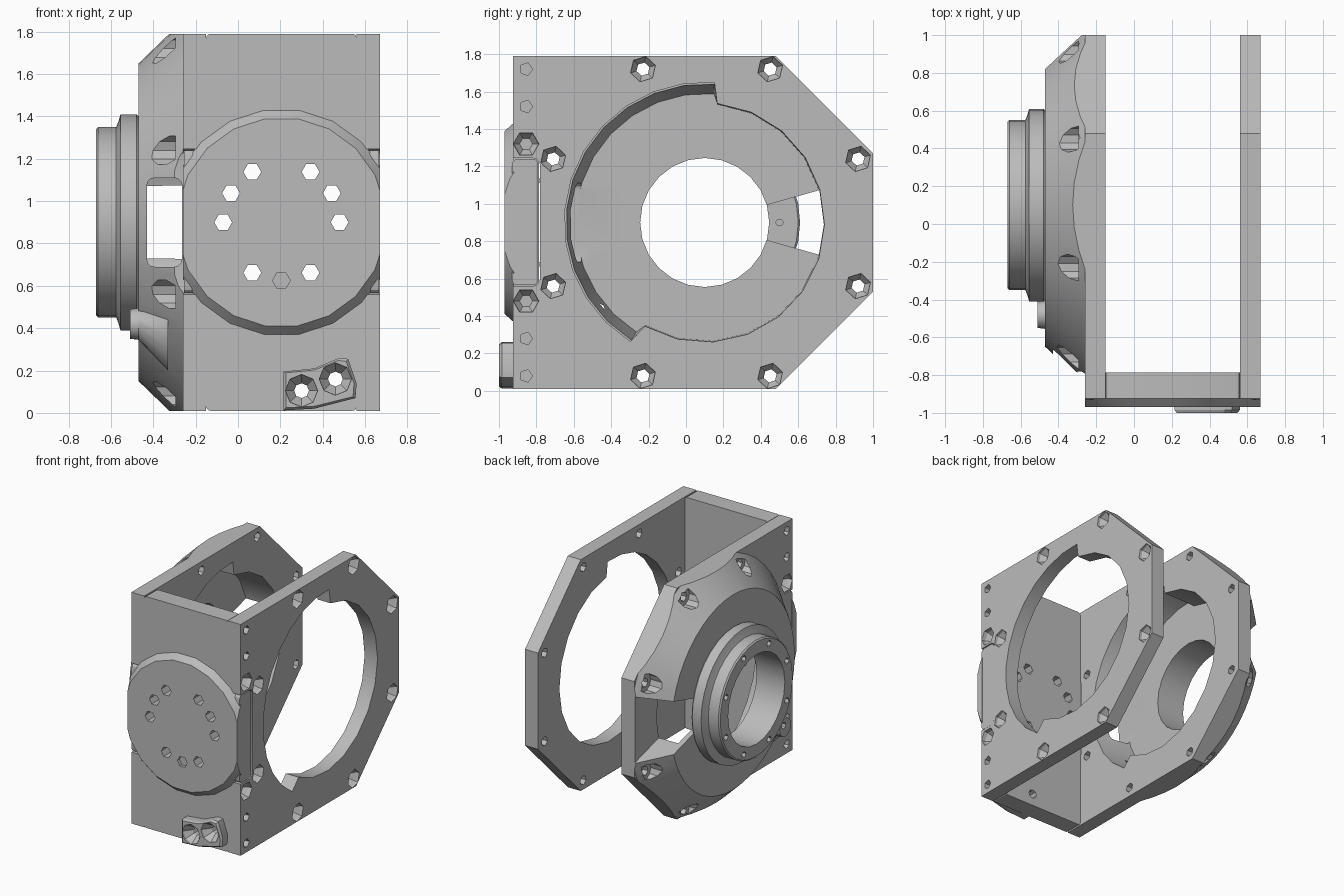
import bpy, bmesh
from math import sin, cos, radians, pi

cube = bpy.data.objects.get("Cube")
if cube:
    bpy.data.objects.remove(cube)

grey = bpy.data.materials.new("machined grey")
grey.use_nodes = True
colour = (0.5, 0.5, 0.5, 1)
grey.diffuse_color = colour
grey.node_tree.nodes["Principled BSDF"].inputs["Base Color"].default_value = colour

CY, CZ = 0.1, 0.9          # bore axis
AXIS = (CY, CZ)
DISC = (0.205, CZ)         # front disc axis


def loft(name, axis, sections):
    """Closed solid through sections (position, outline) along x or y."""
    bm = bmesh.new()
    rings = []
    for t, pts in sections:
        rings.append([bm.verts.new((t, u, v) if axis == "x" else (u, t, v)) for u, v in pts])
    n = len(rings[0])
    for a, b in zip(rings, rings[1:]):
        for i in range(n):
            bm.faces.new((a[i], a[(i + 1) % n], b[(i + 1) % n], b[i]))
    bm.faces.new(rings[0])
    bm.faces.new(rings[-1])
    bmesh.ops.recalc_face_normals(bm, faces=bm.faces)
    mesh = bpy.data.meshes.new(name)
    bm.to_mesh(mesh)
    bm.free()
    mesh.materials.append(grey)
    ob = bpy.data.objects.new(name, mesh)
    bpy.context.collection.objects.link(ob)
    return ob


def prism(name, axis, t0, t1, pts):
    return loft(name, axis, [(t0, pts), (t1, pts)])


def circle(c, r, n, start=0.0):
    return [(c[0] + r * cos(start + 2 * pi * i / n), c[1] + r * sin(start + 2 * pi * i / n)) for i in range(n)]


def turned(name, axis, c, profile, n, start=0.0):
    return loft(name, axis, [(t, circle(c, r, n, start)) for t, r in profile])


def rounded(u0, u1, v0, v1, r):
    pts = []
    for u, v, a in ((u1 - r, v1 - r, 0), (u0 + r, v1 - r, 90), (u0 + r, v0 + r, 180), (u1 - r, v0 + r, 270)):
        for k in range(4):
            b = radians(a + 30 * k)
            pts.append((u + r * cos(b), v + r * sin(b)))
    return pts


def combine(ob, tools, op="DIFFERENCE"):
    for tool in tools:
        mod = ob.modifiers.new("combine", "BOOLEAN")
        mod.operation, mod.solver, mod.object = op, "EXACT", tool
    deps = bpy.context.evaluated_depsgraph_get()
    deps.update()
    mesh = bpy.data.meshes.new_from_object(ob.evaluated_get(deps))
    ob.modifiers.clear()
    ob.data = mesh
    for tool in tools:
        bpy.data.objects.remove(tool)


def stepped(small, large):
    """Round opening that is wider over the front sector."""
    pts = []
    for start, end, r in ((86, 238, large), (240, 444, small)):
        for k in range(13):
            a = radians(start + (end - start) * k / 12)
            pts.append((CY + r * cos(a), CZ + r * sin(a)))
    return pts


outline = [(-0.925, 0.01), (0.48, 0.01), (1, 0.53), (1, 1.27), (0.48, 1.79), (-0.925, 1.79)]
notch = rounded(-1.1, -0.78, 0.56, 1.245, 0.04)
bolts = [(y, CZ + s * h) for s in (1, -1) for y, h in ((-0.23, 0.82), (0.45, 0.82), (0.92, 0.34), (-0.71, 0.34))]


def edge_holes(x_out, sgn):
    """Blind holes and countersinks along the front edge of a side plate."""
    cuts = []
    for s in (1, -1):
        for h in (0.82, 0.62):
            cuts.append(turned("cut", "x", (-0.855, CZ + s * h),
                               [(x_out + sgn * 0.02, 0.035), (x_out - sgn * 0.05, 0.035)], 5))
        cuts.append(turned("cut", "x", (-0.855, CZ + s * 0.42),
                           [(x_out + sgn * 0.01, 0.07), (x_out - sgn * 0.03, 0.065), (x_out - sgn * 0.07, 0.035)], 6))
    return cuts


# Right side plate with stepped opening
right_plate = prism("right_plate", "x", 0.56, 0.67, outline)
cuts = [prism("cut", "x", 0.5, 0.7, notch), prism("cut", "x", 0.5, 0.7, stepped(0.64, 0.75))]
for c in bolts:
    cuts.append(turned("cut", "x", c, [(0.68, 0.07), (0.65, 0.068), (0.61, 0.036), (0.5, 0.036)], 6, 0.3))
combine(right_plate, cuts + edge_holes(0.67, 1))

# Left housing: plate, conical dome and stepped hub
dome = turned("dome", "x", AXIS, [(-0.47, 0.75), (-0.2, 1.01)], 48)
combine(dome, [prism("trim", "x", -0.6, -0.22, outline)], "INTERSECT")
left_housing = prism("left_housing", "x", -0.26, -0.15, outline)
combine(left_housing, [dome], "UNION")
boss = loft("boss", "x", [(-0.51, circle((-0.48, 0.42), 0.07, 16)), (-0.47, circle((-0.48, 0.42), 0.075, 16)),
                          (-0.33, circle((-0.5, 0.37), 0.17, 16))])
combine(left_housing, [boss], "UNION")

wedge = [(CY + r * cos(a), CZ + r * sin(a)) for r, a in ((0.3, -0.275), (1.2, -0.275), (1.2, 0.275), (0.3, 0.275))]
cuts = [loft("cavity", "x", [(-0.1, stepped(0.64, 0.75)), (-0.43, stepped(0.635, 0.69))]),
        prism("rear_window", "x", -0.5, -0.265, wedge),
        prism("front_window", "y", -1.2, -0.3, rounded(-0.43, -0.265, 0.69, 1.11, 0.035)),
        prism("cut", "x", -0.3, -0.1, notch),
        turned("cut", "x", (-0.46, 0.44), [(-0.6, 0.025), (-0.3, 0.025)], 8)]
for c in bolts:
    cuts.append(turned("cut", "x", c, [(-0.6, 0.07), (-0.295, 0.07)], 10))
    cuts.append(turned("cut", "x", c, [(-0.4, 0.036), (-0.1, 0.036)], 6, 0.3))
combine(left_housing, cuts + edge_holes(-0.26, -1))

hub = turned("hub", "x", AXIS, [(-0.67, 0.44), (-0.66, 0.45), (-0.575, 0.45), (-0.565, 0.475),
                                (-0.555, 0.51), (-0.48, 0.51), (-0.47, 0.5), (-0.43, 0.5)], 32)
combine(hub, [turned("cut", "x", (0.5, CZ), [(-0.6, 0.02), (-0.4, 0.02)], 6)])
rear_gap = prism("rear_gap", "x", -0.468, -0.3, wedge)
combine(hub, [rear_gap])
bore = [turned("cut", "x", AXIS, [(-0.8, 0.345), (-0.3, 0.345)], 24)]
for k in range(8):
    a = pi / 8 + k * pi / 4
    bore.append(turned("cut", "x", (CY + 0.4 * cos(a), CZ + 0.4 * sin(a)), [(-0.7, 0.025), (-0.62, 0.025)], 6))
combine(hub, bore)
combine(left_housing, [turned("cut", "x", AXIS, [(-0.8, 0.345), (-0.3, 0.345)], 24)])

# Front wall, cross block and round mounting disc
front_wall = prism("front_wall", "y", -0.925, -0.785, rounded(-0.15, 0.56, 0.01, 1.79, 0.02))
cross_block = prism("cross_block", "x", -0.255, 0.665, rounded(-0.93, -0.79, 0.565, 1.24, 0.03))
disc = turned("mounting_disc", "y", DISC, [(-0.97, 0.495), (-0.92, 0.54)], 20, pi / 20)
combine(disc, [prism("trim", "y", -1.1, -0.8, [(-0.26, 0), (0.67, 0), (0.67, 1.9), (-0.26, 1.9)])], "INTERSECT")


def disc_holes():
    cuts = []
    for deg in (0, 30, 60, 120, 150, 180, 240, 300, 270):
        c = (DISC[0] + 0.275 * cos(radians(deg)), CZ + 0.275 * sin(radians(deg)))
        depth = -0.945 if deg == 270 else -0.7
        cuts.append(turned("cut", "y", c, [(-1.1, 0.042), (depth, 0.042)], 6))
    return cuts


for ob in (front_wall, cross_block, disc):
    combine(ob, disc_holes())

# Cable clamp low on the front wall
pad = [(0.215, 0.012), (0.36, 0.02), (0.555, 0.07), (0.56, 0.14), (0.52, 0.255), (0.48, 0.26), (0.36, 0.21), (0.215, 0.195)]
inner = [(0.385 + (u - 0.385) * 0.93, 0.135 + (v - 0.135) * 0.9) for u, v in pad]
clamp = loft("cable_clamp", "y", [(-1.0, inner), (-0.985, pad), (-0.91, pad)])


def clamp_holes():
    return [turned("cut", "y", c, [(-1.01, 0.078), (-0.985, 0.075), (-0.93, 0.035), (-0.7, 0.035)], 8)
            for c in ((0.3, 0.105), (0.46, 0.16))]


for ob in (clamp, front_wall):
    combine(ob, clamp_holes())

# Crisp edges with smooth round surfaces
for ob in (right_plate, left_housing, hub, front_wall, cross_block, disc, clamp):
    bpy.ops.object.select_all(action="DESELECT")
    ob.select_set(True)
    bpy.context.view_layer.objects.active = ob
    bpy.ops.object.shade_smooth_by_angle(angle=radians(25))
